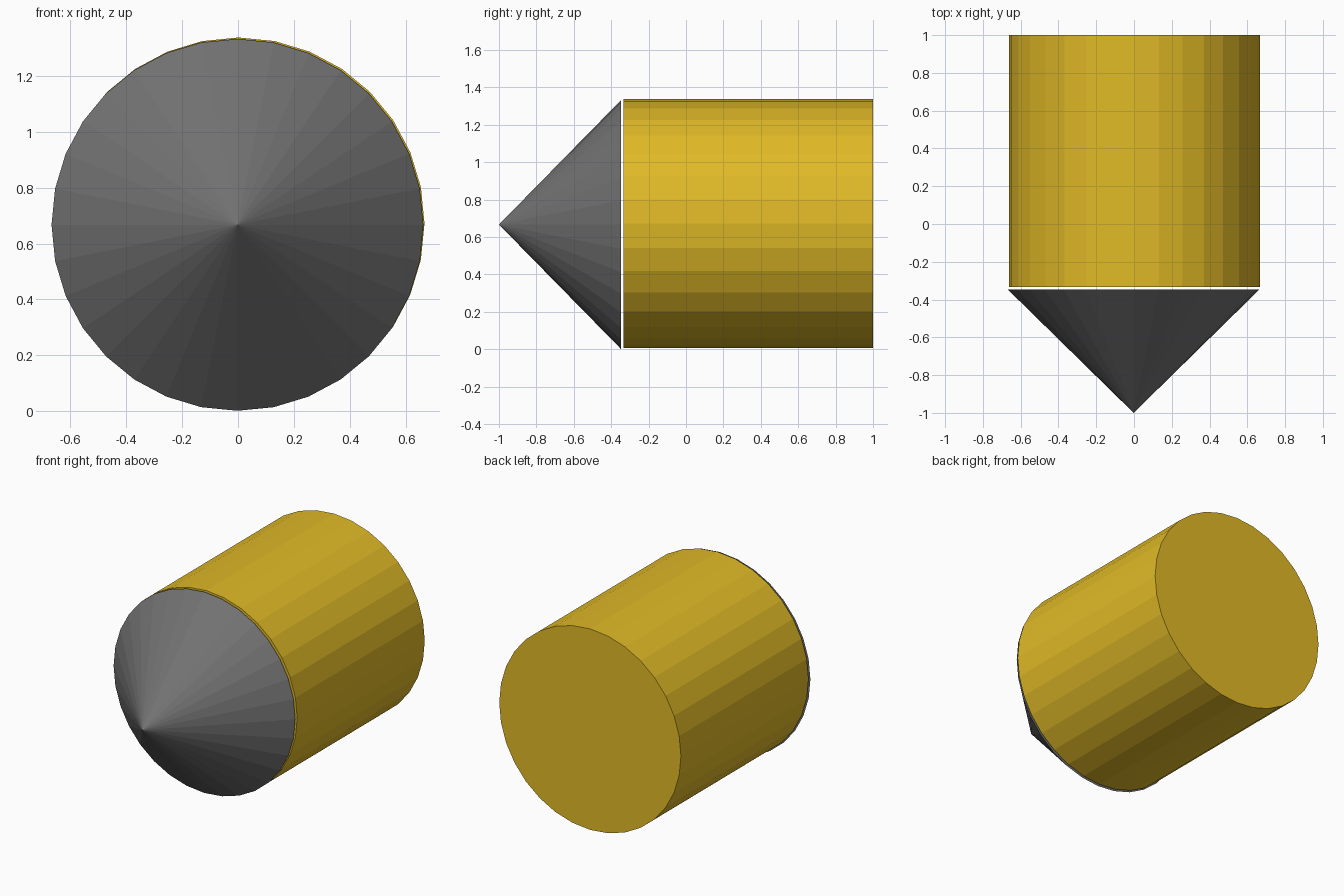
import bpy
from math import radians

if "Cube" in bpy.data.objects:
    bpy.data.objects.remove(bpy.data.objects["Cube"])

SIDES = 32
RADIUS = 0.665


def paint(obj, name, color):
    mat = bpy.data.materials.new(name)
    mat.diffuse_color = color
    mat.use_nodes = True
    mat.node_tree.nodes["Principled BSDF"].inputs["Base Color"].default_value = mat.diffuse_color
    obj.data.materials.append(mat)


def round_part(name, y_back, y_front, tip_radius, x, z):
    """Capped 32-sided solid lying along y, tip towards the front."""
    bpy.ops.mesh.primitive_cone_add(
        vertices=SIDES, radius1=RADIUS, radius2=tip_radius,
        depth=y_back - y_front,
        location=(x, (y_back + y_front) / 2, z),
        rotation=(radians(90), 0, 0))
    obj = bpy.context.object
    obj.name = name
    bpy.ops.object.transform_apply(location=False, rotation=True, scale=False)
    return obj


# Cylindrical body, a hair up and right of the tip
body = round_part("body", 1.0, -0.334, RADIUS, 0.002, 0.672)
paint(body, "gold", (0.75, 0.49, 0.02, 1))

# Pointed tip, separated from the body by a thin gap
tip = round_part("pointed_tip", -0.348, -1.0, 0.0, -0.002, 0.667)
paint(tip, "dark_grey", (0.17, 0.17, 0.17, 1))
